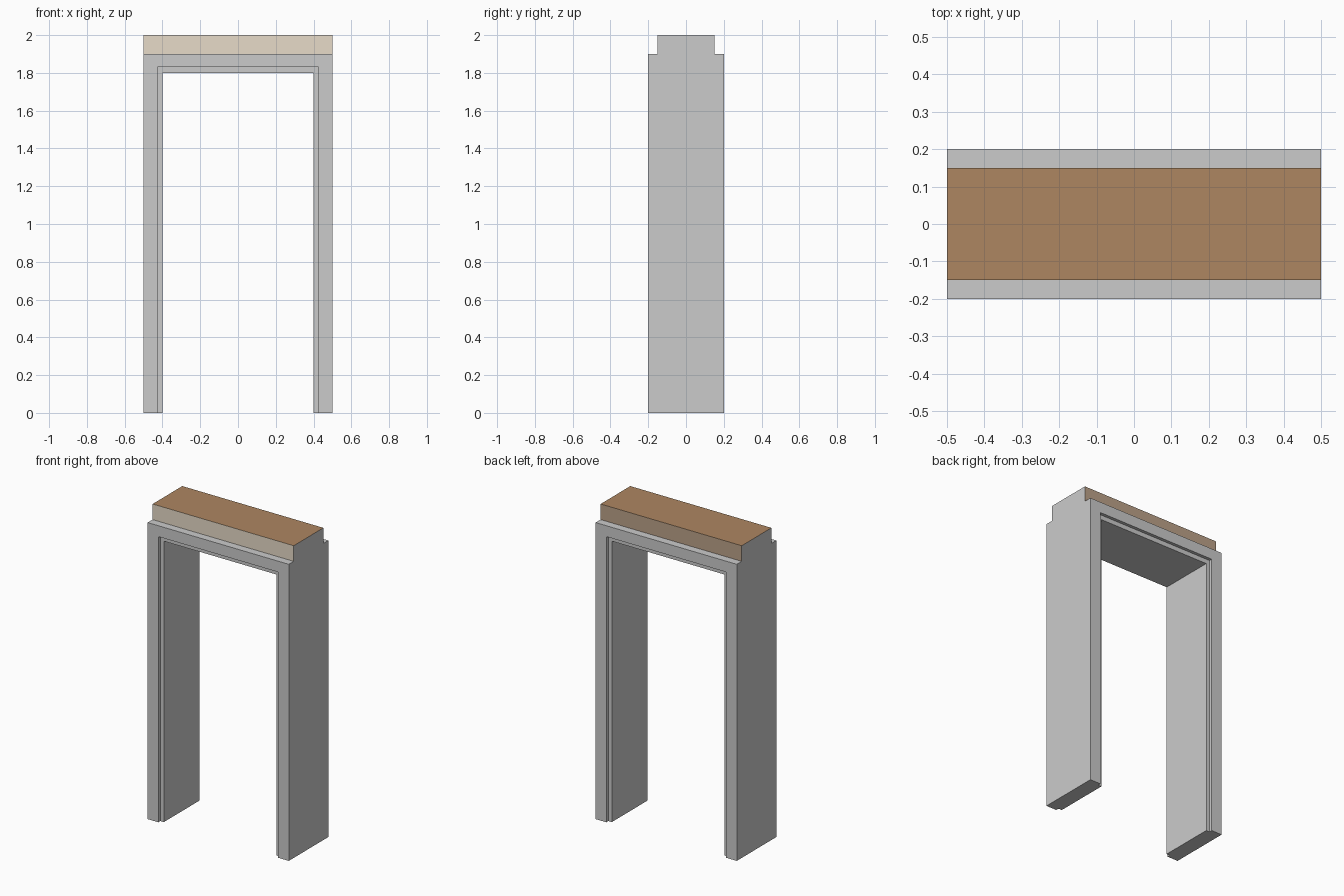
import bpy, bmesh
from mathutils import Matrix

if "Cube" in bpy.data.objects:
    bpy.data.objects.remove(bpy.data.objects["Cube"])


def material(name, rgb):
    m = bpy.data.materials.new(name)
    m.diffuse_color = (*rgb, 1)
    m.use_nodes = True
    m.node_tree.nodes["Principled BSDF"].inputs["Base Color"].default_value = m.diffuse_color
    return m


def mesh_object(name, bm):
    bmesh.ops.recalc_face_normals(bm, faces=bm.faces)
    me = bpy.data.meshes.new(name)
    bm.to_mesh(me)
    bm.free()
    ob = bpy.data.objects.new(name, me)
    bpy.context.collection.objects.link(ob)
    return ob


def box(name, lo, hi):
    bm = bmesh.new()
    size = [b - a for a, b in zip(lo, hi)]
    mid = [(a + b) / 2 for a, b in zip(lo, hi)]
    bmesh.ops.create_cube(bm, size=1, matrix=Matrix.Translation(mid) @ Matrix.Diagonal((*size, 1)))
    return mesh_object(name, bm)


# Solid doorway block: stepped side profile (y, z) extruded along x
half = [(0.2, 0), (0.2, 1.9), (0.15, 1.9), (0.15, 2.0)]
profile = half + [(-y, z) for y, z in reversed(half)]
bm = bmesh.new()
face = bm.faces.new([bm.verts.new((-0.5, y, z)) for y, z in profile])
ext = bmesh.ops.extrude_face_region(bm, geom=[face])
bmesh.ops.translate(bm, vec=(1, 0, 0), verts=[v for v in ext["geom"] if isinstance(v, bmesh.types.BMVert)])
doorway = mesh_object("doorway_frame", bm)

# Opening through the block, plus a shallow rebate around it on both faces
cutters = [box("opening_cutter", (-0.4, -0.5, -0.5), (0.4, 0.5, 1.8))]
for s in (-1, 1):
    y0, y1 = sorted((s * 0.18, s * 0.5))
    cutters.append(box("rebate_cutter", (-0.425, y0, -0.5), (0.425, y1, 1.83)))

bpy.context.view_layer.objects.active = doorway
for c in cutters:
    c.hide_render = True
    mod = doorway.modifiers.new("cut", "BOOLEAN")
    mod.operation = "DIFFERENCE"
    mod.solver = "EXACT"
    mod.object = c
    bpy.ops.object.modifier_apply(modifier=mod.name)
for c in cutters:
    bpy.data.objects.remove(c, do_unlink=True)

# Colours: grey stone, with the raised cap brown on top and back, beige in front
me = doorway.data
me.materials.clear()
for name, rgb in (("grey", (0.8, 0.8, 0.8)), ("cap_top_brown", (0.42, 0.24, 0.12)),
                  ("cap_front_beige", (0.8, 0.71, 0.58)), ("cap_back_brown", (0.5, 0.36, 0.25))):
    me.materials.append(material(name, rgb))
for p in me.polygons:
    p.material_index = 0
    if p.center.z > 1.92 and abs(p.normal.x) < 0.5:
        p.material_index = 1 if p.normal.z > 0.5 else (2 if p.normal.y < 0 else 3)
